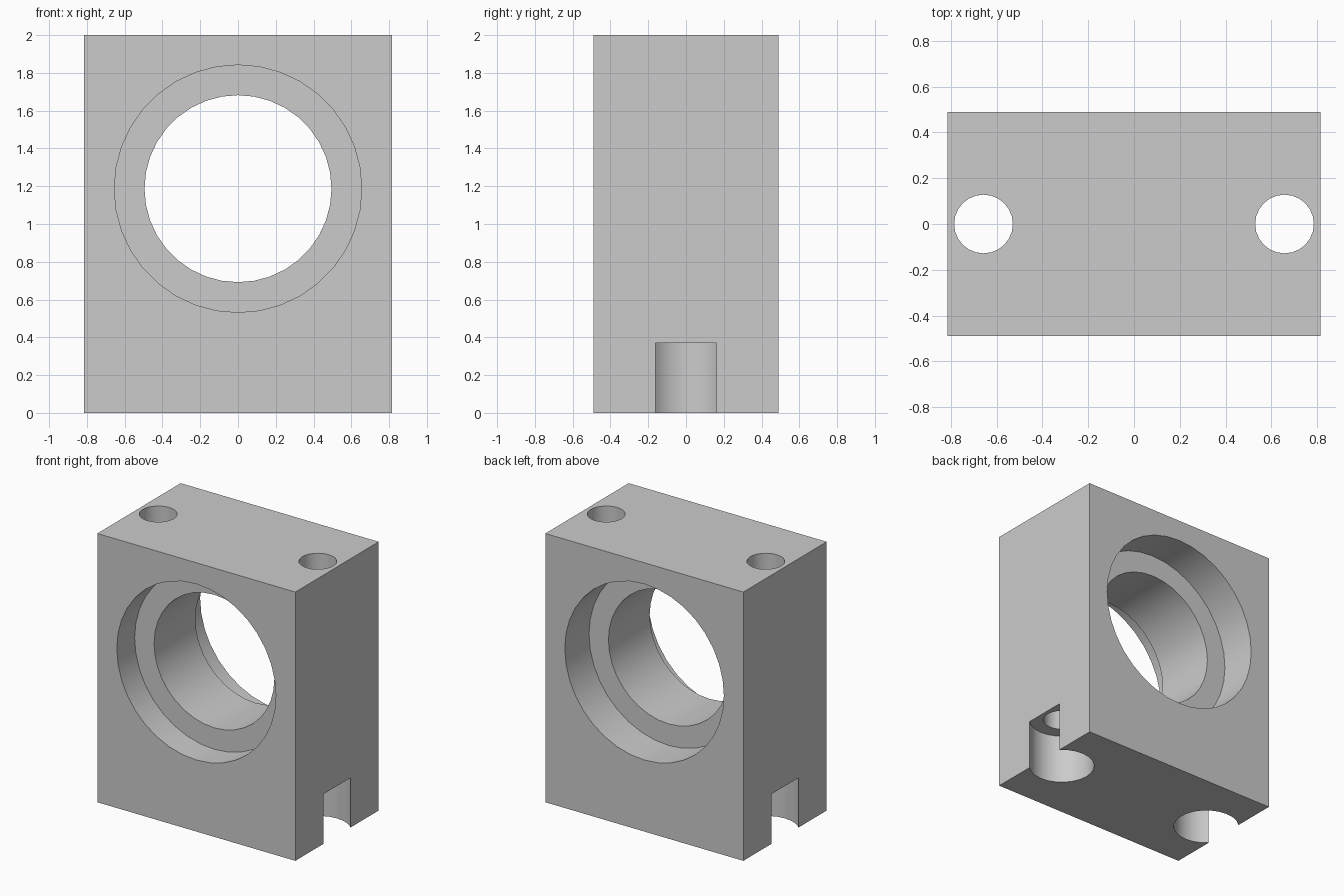
import bpy
import bmesh
from math import cos, sin, tau
from mathutils import Matrix

default = bpy.data.objects.get("Cube")
if default:
    bpy.data.objects.remove(default, do_unlink=True)

WIDTH, DEPTH, HEIGHT = 1.63, 0.98, 2.0
BORE_Z = 1.187
HOLE_X = 0.657

# Single plain grey material
grey = bpy.data.materials.new("machined grey")
grey.use_nodes = True
grey.diffuse_color = (0.6, 0.6, 0.6, 1)
grey.node_tree.nodes["Principled BSDF"].inputs["Base Color"].default_value = grey.diffuse_color


def add_object(name, bm):
    mesh = bpy.data.meshes.new(name)
    bmesh.ops.recalc_face_normals(bm, faces=bm.faces)
    bm.to_mesh(mesh)
    bm.free()
    mesh.materials.append(grey)
    obj = bpy.data.objects.new(name, mesh)
    bpy.context.collection.objects.link(obj)
    return obj


def stepped_cutter(name, profile, sides, matrix):
    """Closed stepped cylinder about z from (radius, height) pairs."""
    bm = bmesh.new()
    rings = [[bm.verts.new((r * cos(tau * i / sides), r * sin(tau * i / sides), h))
              for i in range(sides)] for r, h in profile]
    for low, high in zip(rings, rings[1:]):
        for i in range(sides):
            j = (i + 1) % sides
            bm.faces.new((low[i], low[j], high[j], high[i]))
    bm.faces.new(rings[0])
    bm.faces.new(rings[-1])
    bm.transform(matrix)
    obj = add_object(name, bm)
    obj.hide_render = True
    return obj


# Rectangular block
bm = bmesh.new()
bmesh.ops.create_cube(bm, size=1)
bm.transform(Matrix.Translation((0, 0, HEIGHT / 2)) @ Matrix.Diagonal((WIDTH, DEPTH, HEIGHT, 1)))
block = add_object("bearing_block", bm)

# Main bore, with a shallow front recess and a deeper back recess
front, back = -DEPTH / 2, DEPTH / 2
bore_profile = [(0.655, front - 0.1), (0.655, front + 0.21), (0.495, front + 0.21),
                (0.495, back - 0.285), (0.655, back - 0.285), (0.655, back + 0.1)]
cutters = [stepped_cutter("bore_cutter", bore_profile, 36,
                          Matrix.Translation((0, 0, BORE_Z)) @ Matrix.Rotation(-tau / 4, 4, "X"))]

# Vertical bolt holes, with bottom counterbores that break through the sides
bolt_profile = [(0.226, -0.1), (0.226, 0.37), (0.128, 0.37), (0.128, HEIGHT + 0.1)]
for side, x in (("left", HOLE_X), ("right", -HOLE_X)):
    cutters.append(stepped_cutter(side + "_bolt_cutter", bolt_profile, 24,
                                  Matrix.Translation((x, 0, 0))))

for cutter in cutters:
    mod = block.modifiers.new(cutter.name, "BOOLEAN")
    mod.operation = "DIFFERENCE"
    mod.solver = "EXACT"
    mod.object = cutter

# Bake the cuts and remove the cutters
bpy.context.view_layer.update()
graph = bpy.context.evaluated_depsgraph_get()
cut_mesh = bpy.data.meshes.new_from_object(block.evaluated_get(graph))
block.modifiers.clear()
block.data = cut_mesh
for cutter in cutters:
    bpy.data.objects.remove(cutter, do_unlink=True)

# Smooth round walls, sharp edges
bpy.ops.object.select_all(action="DESELECT")
block.select_set(True)
bpy.context.view_layer.objects.active = block
bpy.ops.object.shade_smooth_by_angle(angle=tau / 12)
